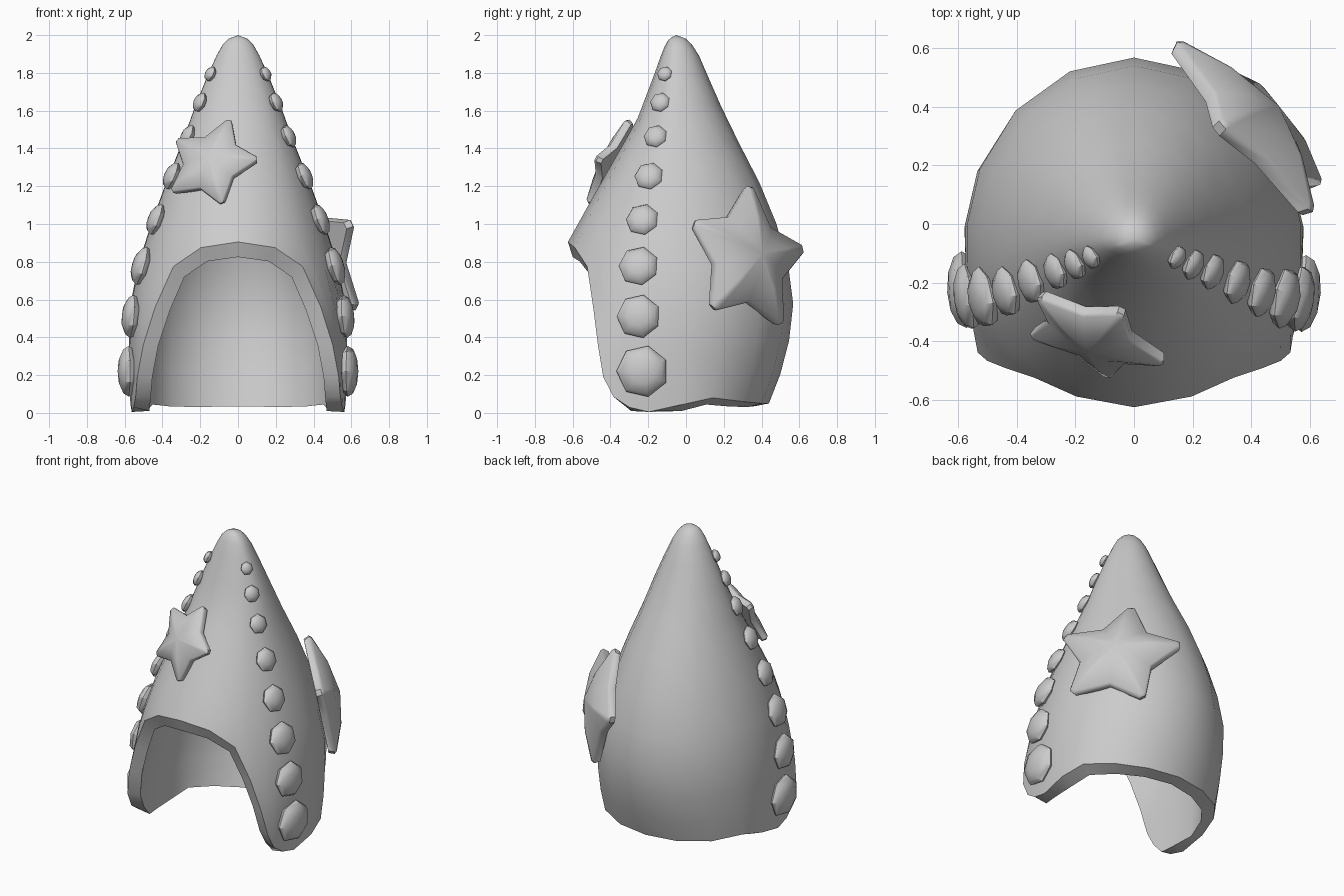
import bpy, bmesh, math
from mathutils import Vector, Matrix

if "Cube" in bpy.data.objects:
    bpy.data.objects.remove(bpy.data.objects["Cube"])

grey = bpy.data.materials.new("plain_grey")
grey.diffuse_color = (0.6, 0.6, 0.6, 1)
grey.use_nodes = True
grey.node_tree.nodes["Principled BSDF"].inputs["Base Color"].default_value = grey.diffuse_color


def finish(bm, name, angle=40):
    bmesh.ops.recalc_face_normals(bm, faces=bm.faces)
    me = bpy.data.meshes.new(name)
    bm.to_mesh(me)
    bm.free()
    ob = bpy.data.objects.new(name, me)
    bpy.context.collection.objects.link(ob)
    me.materials.append(grey)
    bpy.ops.object.select_all(action='DESELECT')
    ob.select_set(True)
    bpy.context.view_layer.objects.active = ob
    bpy.ops.object.shade_smooth_by_angle(angle=math.radians(angle))
    return ob


def lerp(table, z):
    if z <= table[0][0]:
        return table[0][1]
    for (a, u), (b, v) in zip(table, table[1:]):
        if z <= b:
            return u + (v - u) * (z - a) / (b - a)
    return table[-1][1]


# Hood outline by height: half width, front reach, back reach
WIDTH = [(0, .568), (.2, .58), (.5, .578), (.65, .565), (.82, .52), (1.02, .455), (1.25, .37),
         (1.46, .285), (1.63, .225), (1.79, .16), (1.9, .11), (1.96, .075), (1.985, .045), (2, 0)]
FRONT = [(0, -1.1), (.2, -1.04), (.35, -.89), (.55, -.74), (.8, -.66), (.905, -.625), (1.13, -.5),
         (1.55, -.26), (1.8, -.165), (1.9, -.13), (1.96, -.105), (1.985, -.085), (2, -.05)]
BACK = [(0, .41), (.06, .445), (.22, .505), (.4, .55), (.65, .575), (.95, .5), (1.3, .355),
        (1.5, .24), (1.75, .13), (1.9, .065), (1.96, .025), (1.985, -.005), (2, -.05)]
YC = -.05


def surf(a, z):
    """Point on the hood; angle a runs from the back (0) to the front (pi)."""
    c = math.cos(a)
    reach = lerp(BACK, z) - YC if c > 0 else YC - lerp(FRONT, z)
    return Vector((lerp(WIDTH, z) * math.sin(a), YC + reach * c, z))


# Hood: columns (angle, rim height) on the right half, mirrored to the left
half = [(0, .05), (22.5, .05), (45, .06), (67.5, .08), (86, .045), (98, .005), (104, .03), (109, .085),
        (113, .19), (120, .36), (130, .56), (140, .775), (157, .875), (180, .905)]
cols = half + [(360 - a, z) for a, z in half[-2:0:-1]]
steps = [0, .08, .17, .27, .38, .49, .6, .71, .81, .89, .945, .975, .99]
bm = bmesh.new()
outer = [[bm.verts.new(surf(math.radians(a), zr + (2 - zr) * t)) for a, zr in cols] for t in steps]
tip = bm.verts.new((0, YC, 2))
n = len(cols)


def skin(rings, top):
    for r, s in zip(rings, rings[1:]):
        for i in range(n):
            j = (i + 1) % n
            bm.faces.new((r[i], r[j], s[j], s[i]))
    for i in range(n):
        bm.faces.new((rings[-1][i], rings[-1][(i + 1) % n], top))


skin(outer, tip)
bmesh.ops.recalc_face_normals(bm, faces=bm.faces)
bm.normal_update()

# Hood lining: the rim edge turns towards the middle of the face opening
inner = []
for k, ring in enumerate(outer[:-4]):
    row = []
    for v, (a, zr) in zip(ring, cols):
        p = v.co - v.normal * .085
        if k == 0 and 106 < a < 254:
            to_mid = Vector((-v.co.x, 0, min(0, .45 - v.co.z))).normalized()
            p = v.co + to_mid * .08 + Vector((0, .025, 0))
        elif k == 0:
            p.z = max(.01, p.z - .045)
        row.append(bm.verts.new(p))
    inner.append(row)
skin(inner, bm.verts.new((0, YC, 1.82)))
for i in range(n):
    j = (i + 1) % n
    bm.faces.new((outer[0][i], outer[0][j], inner[0][j], inner[0][i]))
finish(bm, "hood", 45)

# Studs: flattened seven-sided domes in a row down each side
studs = [(-.11, 1.79, .042), (-.135, 1.64, .055), (-.16, 1.46, .064), (-.195, 1.25, .078),
         (-.23, 1.02, .088), (-.25, .775, .107), (-.25, .51, .117), (-.23, .22, .138)]
for side, label in ((1, "right"), (-1, "left")):
    for k, (y, z, r) in enumerate(studs):
        a = math.acos((y - YC) / (lerp(FRONT, z) - YC) * -1)
        p = surf(a, z)
        nrm = (surf(a + .05, z) - surf(a - .05, z)).cross(surf(a, z + .08) - surf(a, z - .08))
        nrm.normalize()
        if nrm.x < 0:
            nrm = -nrm
        nrm.y *= .55
        nrm.normalize()
        flip = Vector((side, 1, 1))
        p, nrm = p * flip, nrm * flip
        up = (Vector((0, 0, 1)) - nrm * nrm.z).normalized()
        rot = Matrix((up.cross(nrm), up, nrm)).transposed().to_4x4()
        bm = bmesh.new()
        bmesh.ops.create_uvsphere(bm, u_segments=7, v_segments=6, radius=1)
        bmesh.ops.rotate(bm, verts=bm.verts, matrix=Matrix.Rotation(math.pi / 2, 3, 'Z'))
        bmesh.ops.transform(bm, verts=bm.verts, matrix=Matrix.Translation(p + nrm * .01)
                            @ rot @ Matrix.Diagonal((r, r, .012 + r * .33, 1)))
        finish(bm, f"{label}_stud_{k + 1}", 40)


# Stars: puffed five-pointed plates with blunt tips
def star(name, centre, u, v, radius, thick, dome):
    u = Vector(u).normalized()
    v = Vector(v)
    v = (v - u * v.dot(u)).normalized()
    w = u.cross(v)
    pts = []
    for k in range(5):
        a = math.pi / 2 + k * math.tau / 5
        pts += [(a - .05, radius * .98), (a + .05, radius * .98), (a + math.pi / 5, radius * .61)]
    bm = bmesh.new()

    def ring(scale, h):
        return [bm.verts.new(Vector(centre) + (u * math.cos(a) + v * math.sin(a)) * r * scale + w * h)
                for a, r in pts]
    rings = [ring(.96, -thick), ring(1, 0), ring(.96, thick * .5), ring(.52, thick * .5 + dome * .65)]
    m = len(pts)
    for r, s in zip(rings, rings[1:]):
        for i in range(m):
            j = (i + 1) % m
            bm.faces.new((r[i], r[j], s[j], s[i]))
    for r, h in ((rings[0], -thick), (rings[-1], thick * .5 + dome)):
        c = bm.verts.new(Vector(centre) + w * h)
        for i in range(m):
            bm.faces.new((r[i], r[(i + 1) % m], c))
    finish(bm, name, 50)


star("front_star", (-.14, -.385, 1.325), (.42, -.22, -.1), (.18, .145, .415), .262, .028, .05)
star("side_star", (.405, .33, .82), (-.47, .59, -.14), (-.18, 0, .7), .4, .035, .1)
